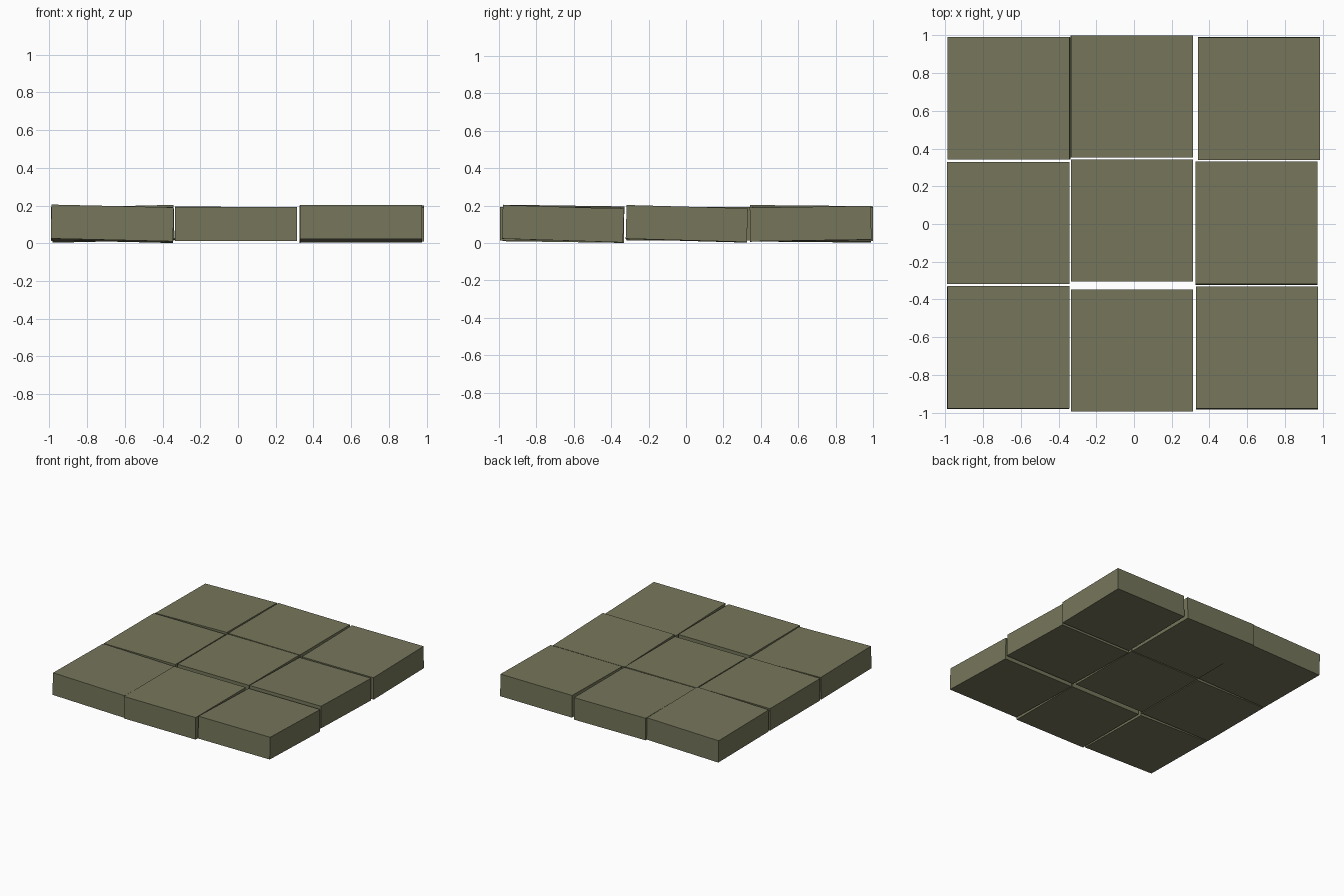
import bpy
from math import atan

if "Cube" in bpy.data.objects:
    bpy.data.objects.remove(bpy.data.objects["Cube"])

SIZE, THICK, MID_Z = 0.648, 0.18, 0.103

stone = bpy.data.materials.new("olive_stone")
stone.diffuse_color = (0.18, 0.18, 0.105, 1)
stone.use_nodes = True
stone.node_tree.nodes["Principled BSDF"].inputs["Base Color"].default_value = stone.diffuse_color

# name, centre x, centre y, rise across x, rise across y
tiles = [
    ("back_left", -0.663, 0.666, 0.015, -0.006),
    ("back_middle", -0.011, 0.676, -0.004, 0.0),
    ("back_right", 0.663, 0.666, 0.002, 0.010),
    ("middle_left", -0.667, 0.005, 0.0, 0.0),
    ("centre", -0.011, 0.019, 0.0, 0.0),
    ("middle_right", 0.650, 0.004, 0.003, -0.018),
    ("front_left", -0.667, -0.655, -0.015, -0.009),
    ("front_middle", -0.011, -0.671, 0.0, 0.0),
    ("front_right", 0.652, -0.658, 0.001, -0.020),
]

# Floor tiles, each laid slightly uneven
for name, x, y, rise_x, rise_y in tiles:
    bpy.ops.mesh.primitive_cube_add(size=1, location=(x, y, MID_Z))
    tile = bpy.context.object
    tile.name = "tile_" + name
    tile.scale = (SIZE, SIZE, THICK)
    tile.rotation_euler = (atan(rise_y / SIZE), -atan(rise_x / SIZE), 0)
    tile.data.materials.append(stone)
